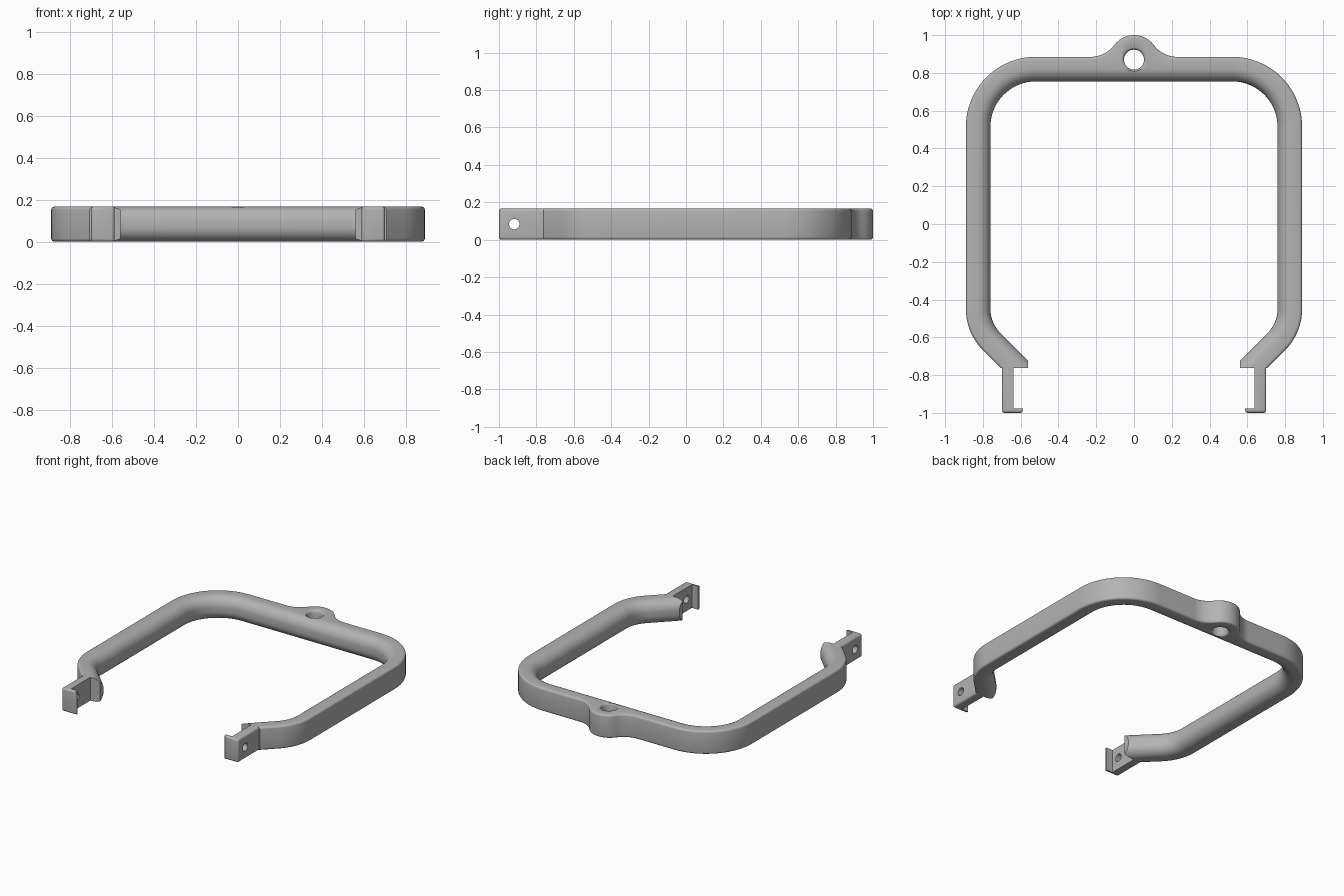
import bpy, bmesh
from math import sin, cos, pi, radians, sqrt
from mathutils import Vector

if "Cube" in bpy.data.objects:
    bpy.data.objects.remove(bpy.data.objects["Cube"])

H = 0.167            # height of the bracket
OUTER_R = 0.015      # small edge rounding on the outside
INNER_R = 0.07       # generous rounding on the inside

grey = bpy.data.materials.new("plain_grey")
grey.use_nodes = True
colour = (0.45, 0.45, 0.45, 1)
grey.diffuse_color = colour
grey.node_tree.nodes["Principled BSDF"].inputs["Base Color"].default_value = colour


def skin(rings):
    """Closed tube through a list of matching point rings."""
    bm = bmesh.new()
    loops = [[bm.verts.new(p) for p in ring] for ring in rings]
    n = len(loops[0])
    for a, b in zip(loops, loops[1:]):
        for i in range(n):
            j = (i + 1) % n
            bm.faces.new((a[i], a[j], b[j], b[i]))
    bm.faces.new(loops[0])
    bm.faces.new(loops[-1])
    return bm


def finish(name, bm):
    bmesh.ops.recalc_face_normals(bm, faces=bm.faces[:])
    mesh = bpy.data.meshes.new(name)
    bm.to_mesh(mesh)
    bm.free()
    mesh.materials.append(grey)
    ob = bpy.data.objects.new(name, mesh)
    bpy.context.collection.objects.link(ob)
    return ob


def activate(ob):
    bpy.ops.object.select_all(action='DESELECT')
    ob.select_set(True)
    bpy.context.view_layer.objects.active = ob


def drill(ob, cutter):
    cutter.hide_render = True
    mod = ob.modifiers.new("hole", 'BOOLEAN')
    mod.object = cutter
    mod.operation = 'DIFFERENCE'
    mod.solver = 'EXACT'
    activate(ob)
    bpy.ops.object.modifier_apply(modifier=mod.name)
    bpy.data.objects.remove(cutter)


def smooth(ob):
    activate(ob)
    bpy.ops.object.shade_smooth_by_angle(angle=radians(35))


def arc(cx, cy, r_out, r_in, a0, a1, n):
    """Outer and inner outline points around one bend."""
    res = []
    for i in range(n + 1):
        a = radians(a0 + (a1 - a0) * i / n)
        d = Vector((cos(a), sin(a), 0))
        c = Vector((cx, cy, 0))
        res.append((c + d * r_out, c + d * r_in))
    return res


def ear_edge(x):
    """Outer edge of the hanging ear: round top with concave shoulders."""
    fillet, start, split = 0.1575, 0.23, 0.104
    if x < split:
        return 0.87 + sqrt(0.13 ** 2 - x * x)
    return 0.885 + fillet - sqrt(fillet ** 2 - (start - x) ** 2)


def section(outer, inner):
    w = (outer - inner).length
    u = (outer - inner) / w
    pts = []
    corners = ((w - OUTER_R, OUTER_R, OUTER_R, 4), (w - OUTER_R, H - OUTER_R, OUTER_R, 4),
               (INNER_R, H - INNER_R, INNER_R, 8), (INNER_R, INNER_R, INNER_R, 8))
    for k, (t, z, r, n) in enumerate(corners):
        for i in range(n + 1):
            a = (k - 1 + i / n) * pi / 2
            pts.append(inner + u * (t + r * cos(a)) + Vector((0, 0, z + r * sin(a))))
    return pts


# Frame: one half from the open end round to the ear, then mirrored
half = arc(0.58, -0.45, 0.31, 0.18, -45, 0, 10)
run_out = Vector((-0.3, -0.3, 0))
half.insert(0, tuple(p + run_out for p in half[0]))
half += arc(0.52, 0.515, 0.37, 0.24, 0, 90, 18)
for i in range(21):
    x = 0.23 * (1 - i / 20)
    half.append((Vector((x, ear_edge(x), 0)), Vector((x, 0.755, 0))))
flip = Vector((-1, 1, 1))
path = half + [(o * flip, p * flip) for o, p in reversed(half[:-1])]
bm = skin([section(o, p) for o, p in path])


def trim(side, co, no):
    """Cut the lower arm on one side and close the cut."""
    faces = [f for f in bm.faces
             if all(v.co.y < -0.4 and v.co.x * side > 0 for v in f.verts)]
    geom = faces + list({e for f in faces for e in f.edges}) + list({v for f in faces for v in f.verts})
    bmesh.ops.bisect_plane(bm, geom=geom, plane_co=co, plane_no=no, clear_outer=True)
    bmesh.ops.holes_fill(bm, edges=[e for e in bm.edges if e.is_boundary], sides=0)


for side in (1, -1):
    trim(side, (0, -0.762, 0), (0, -1, 0))
    trim(side, (0.56 * side, 0, 0), (-side, 0, 0))
frame = finish("frame", bm)

# Rounded hole through the ear
lower = [(-0.05, 0.066), (-0.002, 0.066), (0.002, 0.06), (0.006, 0.056), (0.013, 0.053)]
profile = lower + [(H - z, r) for z, r in reversed(lower)]
rings = [[(r * cos(i * pi / 20), 0.87 + r * sin(i * pi / 20), z) for i in range(40)]
         for z, r in profile]
drill(frame, finish("ear_hole_cutter", skin(rings)))
smooth(frame)

# End tabs with a small inward lip and a pin hole
tab_outline = [(0.70, -0.75), (0.70, -1), (0.588, -1), (0.588, -0.978), (0.638, -0.978), (0.638, -0.75)]
for side, label in ((1, "left"), (-1, "right")):
    bm = skin([[(x * side, y, z) for x, y in tab_outline] for z in (0, H)])

    def outside(v):
        return abs(v.co.x) > 0.69 or v.co.y < -0.99
    edges = [e for e in bm.edges if all(outside(v) for v in e.verts)
             and not (abs(e.verts[0].co.y + 0.75) < 0.01 and abs(e.verts[1].co.y + 0.75) < 0.01)]
    bmesh.ops.recalc_face_normals(bm, faces=bm.faces[:])
    bmesh.ops.bevel(bm, geom=edges, offset=0.014, segments=4, profile=0.5, affect='EDGES')
    tab = finish(label + "_end_tab", bm)
    pin = [[(x * side, -0.918 + 0.028 * cos(i * pi / 12), H / 2 + 0.028 * sin(i * pi / 12))
            for i in range(24)] for x in (0.6, 0.75)]
    drill(tab, finish("pin_hole_cutter", skin(pin)))
    smooth(tab)
